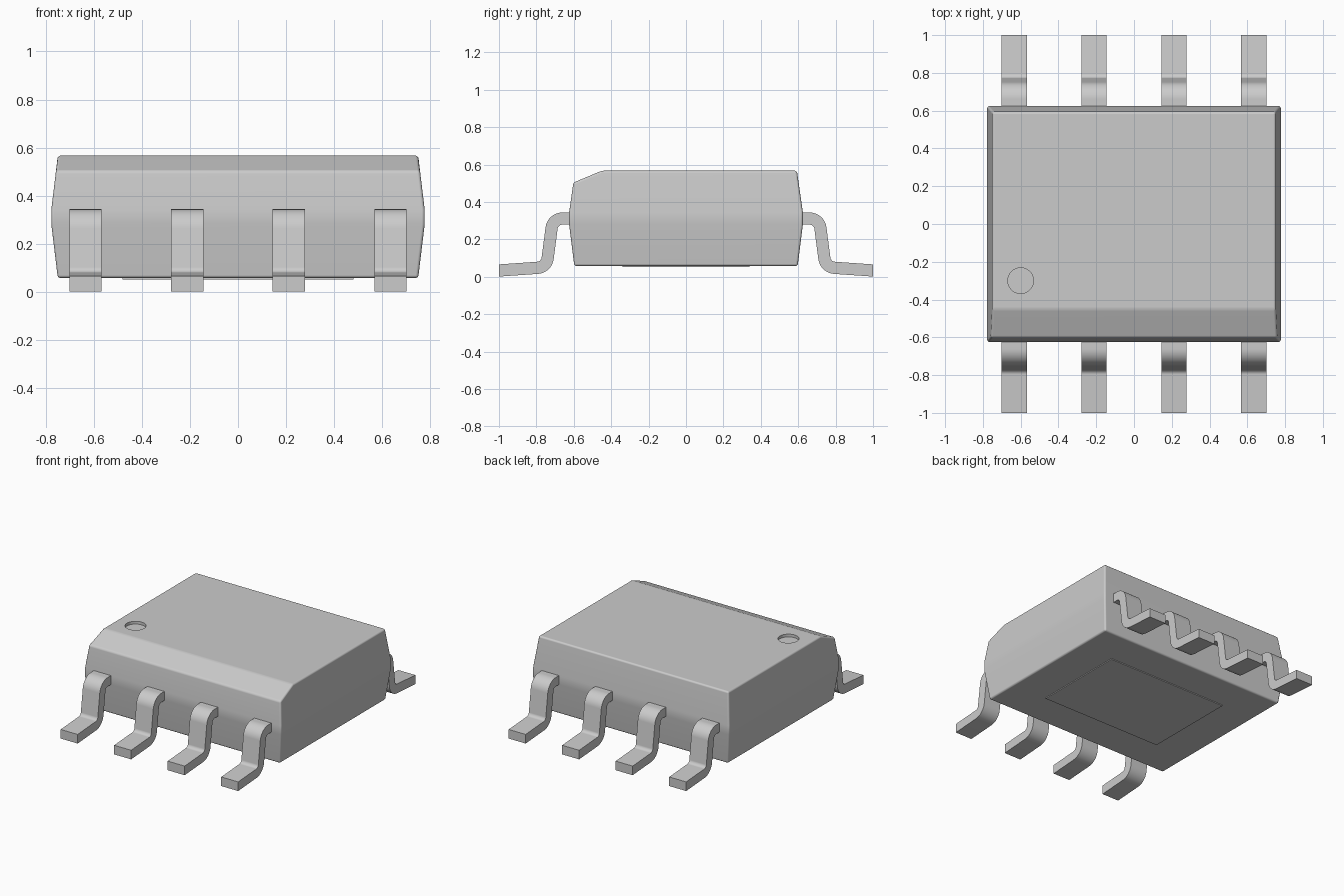
import bpy, bmesh, math
from mathutils import Vector

cube = bpy.data.objects.get("Cube")
if cube:
    bpy.data.objects.remove(cube, do_unlink=True)

grey = bpy.data.materials.new("light grey")
grey.use_nodes = True
grey.diffuse_color = (0.6, 0.6, 0.6, 1)
grey.node_tree.nodes["Principled BSDF"].inputs["Base Color"].default_value = (0.6, 0.6, 0.6, 1)


def make_object(name, bm):
    bmesh.ops.recalc_face_normals(bm, faces=bm.faces[:])
    mesh = bpy.data.meshes.new(name)
    bm.to_mesh(mesh)
    bm.free()
    mesh.materials.append(grey)
    obj = bpy.data.objects.new(name, mesh)
    bpy.context.collection.objects.link(obj)
    return obj


def activate(obj):
    bpy.ops.object.select_all(action='DESELECT')
    obj.select_set(True)
    bpy.context.view_layer.objects.active = obj


def smooth(obj):
    activate(obj)
    bpy.ops.object.shade_smooth_by_angle(angle=math.radians(32))
    mod = obj.modifiers.new("weighted normals", 'WEIGHTED_NORMAL')
    mod.keep_sharp = True


# Package body: stacked rectangles tapering away from the middle band
bm = bmesh.new()
rings = []
for hx, hy, z in ((0.75, 0.597, 0.057), (0.777, 0.625, 0.28),
                  (0.777, 0.625, 0.343), (0.75, 0.593, 0.567)):
    rings.append([bm.verts.new((sx * hx, sy * hy, z))
                  for sx, sy in ((-1, -1), (1, -1), (1, 1), (-1, 1))])
for low, high in zip(rings, rings[1:]):
    for i in range(4):
        j = (i + 1) % 4
        bm.faces.new((low[i], low[j], high[j], high[i]))
bm.faces.new(rings[0])
bm.faces.new(rings[-1])

# Chamfer along the front top edge
cut = bmesh.ops.bisect_plane(bm, geom=bm.verts[:] + bm.edges[:] + bm.faces[:],
                             plane_co=(0, -0.45, 0.567), plane_no=(0, -0.065, 0.155),
                             clear_outer=True)
bmesh.ops.holes_fill(bm, edges=[e for e in cut["geom_cut"] if isinstance(e, bmesh.types.BMEdge)])
bmesh.ops.recalc_face_normals(bm, faces=bm.faces[:])

# Rounded edges, leaving the shallow band creases alone
sharp = [e for e in bm.edges if e.calc_face_angle(0) > math.radians(15)]
bmesh.ops.bevel(bm, geom=sharp, offset=0.012, segments=3, profile=0.5, affect='EDGES')
body = make_object("package_body", bm)

# Round orientation dimple in the top
bm = bmesh.new()
bmesh.ops.create_cone(bm, cap_ends=True, segments=48, radius1=0.068, radius2=0.068, depth=0.1)
bmesh.ops.translate(bm, verts=bm.verts[:], vec=(-0.6, -0.3, 0.597))
cutter = make_object("dimple_cutter", bm)
cutter.hide_render = True
activate(body)
mod = body.modifiers.new("dimple", 'BOOLEAN')
mod.operation, mod.solver, mod.object = 'DIFFERENCE', 'EXACT', cutter
bpy.ops.object.modifier_apply(modifier=mod.name)
bpy.data.objects.remove(cutter, do_unlink=True)
smooth(body)

# Thin pad under the body
bm = bmesh.new()
bmesh.ops.create_cube(bm, size=1)
bmesh.ops.scale(bm, verts=bm.verts[:], vec=(0.96, 0.68, 0.009))
bmesh.ops.translate(bm, verts=bm.verts[:], vec=(0, 0, 0.0555))
make_object("bottom_pad", bm)


def fillet(before, corner, after, radius, steps=8):
    """Points of an arc rounding a corner, paired with unit normals."""
    u, v = (before - corner).normalized(), (after - corner).normalized()
    half = u.angle(v) / 2
    centre = corner + (u + v).normalized() * radius / math.sin(half)
    a = corner + u * radius / math.tan(half) - centre
    b = corner + v * radius / math.tan(half) - centre
    return [(centre + d * radius, d)
            for d in (a.normalized().slerp(b.normalized(), i / steps) for i in range(steps + 1))]


def lead(name, x, side):
    """Gull-wing strip running outward from the body to the foot."""
    width, half = 0.134, 0.0325
    path = [Vector(p) for p in ((0.58, 0.311), (0.712, 0.311), (0.746, 0.051), (1.0, 0.0335))]
    shoulder = fillet(*path[:3], 0.058)
    ankle = [(p, -n) for p, n in fillet(*path[1:], 0.058)]
    points = [(path[0], Vector((0, 1)))] + shoulder + ankle + [(path[3], Vector((0, 1)))]
    outline = [p + n * half for p, n in points] + [p - n * half for p, n in reversed(points)]
    bm = bmesh.new()
    face = bm.faces.new([bm.verts.new((x - width / 2, side * p.x, p.y)) for p in outline])
    grown = bmesh.ops.extrude_face_region(bm, geom=[face])
    bmesh.ops.translate(bm, vec=(width, 0, 0),
                        verts=[g for g in grown["geom"] if isinstance(g, bmesh.types.BMVert)])
    smooth(make_object(name, bm))


# Four leads on the front and four on the back
for side, label in ((-1, "front"), (1, "back")):
    for i in range(4):
        lead(f"{label}_lead_{i + 1}", (i - 1.5) * 0.423, side)
